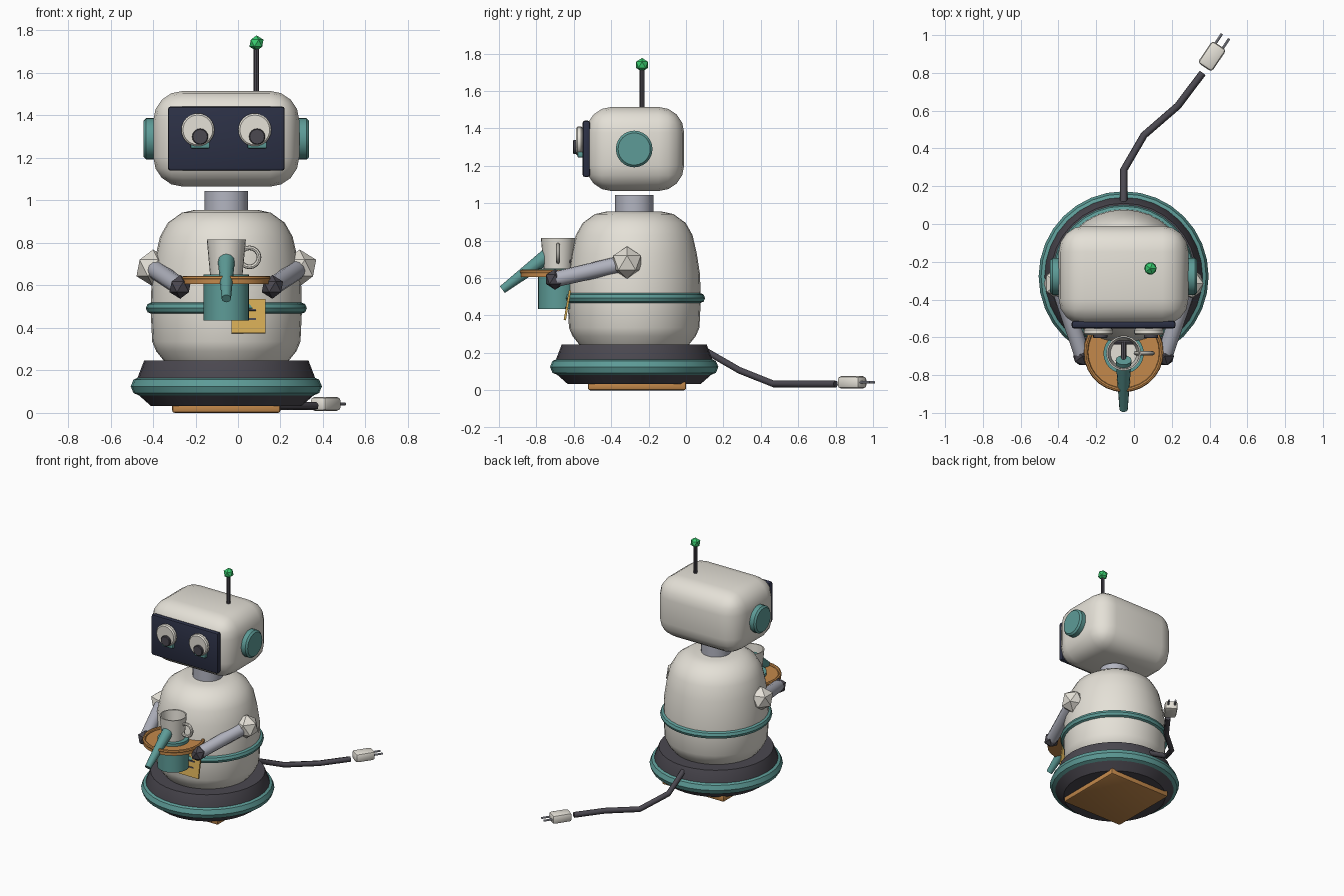
import bpy, bmesh, math
from mathutils import Vector, Matrix

if "Cube" in bpy.data.objects:
    bpy.data.objects.remove(bpy.data.objects["Cube"])

CX, CY = -0.055, -0.277          # robot axis
TRAY_Y = -0.678                  # tray, can and cup axis


def mat(name, r, g, b):
    m = bpy.data.materials.new(name)
    m.diffuse_color = (r, g, b, 1)
    m.use_nodes = True
    m.node_tree.nodes["Principled BSDF"].inputs["Base Color"].default_value = m.diffuse_color
    return m


CREAM = mat("cream", 0.78, 0.75, 0.68)
TEAL = mat("teal", 0.11, 0.33, 0.31)
DARK = mat("charcoal", 0.07, 0.065, 0.08)
SCREEN = mat("screen", 0.025, 0.03, 0.06)
WOOD = mat("wood", 0.55, 0.25, 0.07)
STEEL = mat("steel", 0.45, 0.46, 0.53)
GREEN = mat("green", 0.04, 0.6, 0.16)
YELLOW = mat("yellow", 0.65, 0.40, 0.09)


def finish(name, bm, material, loc=(0, 0, 0), rot=(0, 0, 0), angle=40):
    bmesh.ops.recalc_face_normals(bm, faces=bm.faces)
    me = bpy.data.meshes.new(name)
    bm.to_mesh(me)
    bm.free()
    ob = bpy.data.objects.new(name, me)
    bpy.context.collection.objects.link(ob)
    ob.location, ob.rotation_euler = loc, rot
    me.materials.append(material)
    bpy.ops.object.select_all(action='DESELECT')
    ob.select_set(True)
    bpy.context.view_layer.objects.active = ob
    bpy.ops.object.shade_smooth_by_angle(angle=math.radians(angle))
    return ob


def box(name, size, loc, material, bevel=0, segs=2, rot=(0, 0, 0)):
    bm = bmesh.new()
    bmesh.ops.create_cube(bm, size=1)
    bmesh.ops.scale(bm, vec=size, verts=bm.verts)
    if bevel:
        bmesh.ops.bevel(bm, geom=bm.edges[:], offset=bevel, segments=segs,
                        profile=0.5, affect='EDGES')
    return finish(name, bm, material, loc, rot)


def lathe(name, profile, loc, material, rot=(0, 0, 0), n=24, closed=False):
    """Spin an (r, z) profile around z."""
    bm = bmesh.new()
    vs = [bm.verts.new((r, 0, z)) for r, z in profile]
    es = [bm.edges.new(p) for p in zip(vs, vs[1:])]
    if closed:
        es.append(bm.edges.new((vs[-1], vs[0])))
    bmesh.ops.spin(bm, geom=vs + es, cent=(0, 0, 0), axis=(0, 0, 1),
                   angle=math.tau, steps=n)
    bmesh.ops.remove_doubles(bm, verts=bm.verts, dist=1e-5)
    return finish(name, bm, material, loc, rot)


def ring(name, major, minor, loc, material, rot=(0, 0, 0), n=24, m=8):
    prof = [(major + minor * math.cos(a * math.tau / m),
             minor * math.sin(a * math.tau / m)) for a in range(m)]
    return lathe(name, prof, loc, material, rot, n, True)


def disc(name, r, depth, loc, material, rot=(0, 0, 0), n=24, b=0.0):
    h = depth / 2
    prof = [(0, -h), (r - b, -h), (r, -h + b), (r, h - b), (r - b, h), (0, h)]
    if not b:
        prof = [(0, -h), (r, -h), (r, h), (0, h)]
    return lathe(name, prof, loc, material, rot, n)


def rod(name, a, b, r1, r2, material, n=12):
    a, b = Vector(a), Vector(b)
    d = b - a
    bm = bmesh.new()
    bmesh.ops.create_cone(bm, cap_ends=True, segments=n, radius1=r1, radius2=r2,
                          depth=d.length, matrix=Matrix.Translation((a + b) / 2)
                          @ d.to_track_quat('Z', 'Y').to_matrix().to_4x4())
    return finish(name, bm, material)


def ball(name, r, loc, material):
    bm = bmesh.new()
    bmesh.ops.create_icosphere(bm, subdivisions=1, radius=r)
    return finish(name, bm, material, loc)


FACE = (math.pi / 2, 0, 0)       # disc axis along y
SIDE = (0, math.pi / 2, 0)       # disc axis along x

# base
box("floor_plate", (0.51, 0.525, 0.05), (CX, -0.262, 0.025), WOOD, 0.012)
lathe("base", [(0, 0.033), (0.355, 0.033), (0.42, 0.09), (0.42, 0.16),
               (0.387, 0.246), (0, 0.246)], (CX, CY, 0), DARK, n=32)
ring("bumper", 0.405, 0.045, (CX, CY, 0.125), TEAL, n=32)

# body
lathe("body", [(0, 0.24), (0.29, 0.24), (0.33, 0.29), (0.349, 0.335), (0.356, 0.48),
               (0.352, 0.62), (0.335, 0.73), (0.312, 0.83), (0.275, 0.895),
               (0.21, 0.942), (0.15, 0.955), (0, 0.957)], (CX, CY, 0), CREAM, n=32)
ring("belt", 0.352, 0.027, (CX, CY, 0.493), TEAL, n=32)
disc("neck", 0.102, 0.12, (CX, CY, 0.985), STEEL)

# head
box("head", (0.687, 0.525, 0.45), (CX, -0.272, 1.29), CREAM, 0.138, 4)
box("face_screen", (0.55, 0.04, 0.302), (CX, -0.533, 1.291), SCREEN, 0.013)
rod("antenna", (0.087, -0.235, 1.48), (0.087, -0.235, 1.73), 0.013, 0.013, DARK, 8)
ball("antenna_tip", 0.037, (0.087, -0.235, 1.74), GREEN)

# mirrored parts
for side, s in (("left", -1), ("right", 1)):
    disc(side + "_ear", 0.098, 0.09, (CX + s * 0.344, CY, 1.29), TEAL, SIDE, b=0.012)
    ex = CX + s * 0.134
    disc(side + "_eye", 0.078, 0.034, (ex, -0.57, 1.332), CREAM, FACE, b=0.008)
    disc(side + "_pupil", 0.038, 0.026, (ex + 0.011, -0.591, 1.3), DARK, FACE, 16, 0.004)
    box(side + "_lower_lid", (0.09, 0.03, 0.03), (ex + 0.011, -0.565, 1.26), TEAL, 0.006)
    shoulder = (CX + s * 0.345, -0.315, 0.682)
    hand = (CX + s * 0.217, -0.7, 0.593)
    ball(side + "_shoulder", 0.087, shoulder, CREAM)
    rod(side + "_arm", shoulder, hand, 0.045, 0.042, STEEL)
    ball(side + "_hand", 0.056, hand, DARK)

# tray with raised rim
disc("tray", 0.208, 0.024, (CX, TRAY_Y, 0.618), WOOD, n=28)
ring("tray_rim", 0.2, 0.012, (CX, TRAY_Y, 0.633), WOOD, n=28)

# watering can through the tray
disc("can", 0.107, 0.215, (CX, TRAY_Y - 0.007, 0.543), TEAL)
rod("can_spout", (CX, -0.72, 0.735), (CX, -0.982, 0.538), 0.042, 0.022, TEAL)
rod("can_grip", (CX - 0.05, -0.626, 0.69), (CX + 0.05, -0.626, 0.69), 0.012, 0.012, DARK, 8)
rod("can_grip_stem", (CX, -0.626, 0.69), (CX, -0.72, 0.72), 0.014, 0.014, DARK, 8)

# hollow cup
lathe("cup", [(0, 0.645), (0.076, 0.645), (0.092, 0.815), (0.084, 0.815),
              (0.07, 0.66), (0, 0.66)], (CX, TRAY_Y - 0.006, 0), CREAM)
ring("cup_handle", 0.045, 0.011, (0.054, TRAY_Y - 0.006, 0.732), CREAM, FACE, 16)

# note on the belly
tilt = (-math.radians(10), 0, 0)
box("note", (0.16, 0.012, 0.162), (0.05, -0.634, 0.455), YELLOW, rot=tilt)
for i, z in enumerate((0.485, 0.442)):
    box("note_line_%d" % i, (0.06, 0.006, 0.009), (0.055, -0.637 - 0.007 * i, z), DARK, rot=tilt)

# power cable
pts = [(CX, 0.08, 0.225), (CX, 0.285, 0.107), (0.053, 0.47, 0.033),
       (0.232, 0.625, 0.033), (0.364, 0.8, 0.033)]
cu = bpy.data.curves.new("power_cable", 'CURVE')
cu.dimensions = '3D'
cu.bevel_depth, cu.bevel_resolution, cu.use_fill_caps = 0.02, 1, True
sp = cu.splines.new('POLY')
sp.points.add(len(pts) - 1)
for p, c in zip(sp.points, pts):
    p.co = (*c, 1)
cable = bpy.data.objects.new("power_cable", cu)
bpy.context.collection.objects.link(cable)
cu.materials.append(DARK)
bpy.ops.object.select_all(action='DESELECT')
cable.select_set(True)
bpy.context.view_layer.objects.active = cable
bpy.ops.object.convert(target='MESH')

# plug and prongs
ang = math.radians(56)
ax = Vector((math.cos(ang), math.sin(ang), 0))
across = Vector((-ax.y, ax.x, 0))
pc = Vector((0.413, 0.888, 0.042))
box("plug", (0.14, 0.09, 0.066), pc, CREAM, 0.018, 2, (0, 0, ang))
for i, s in enumerate((-1, 1)):
    p = pc + across * s * 0.023
    rod("plug_prong_%d" % i, p + ax * 0.06, p + ax * 0.128, 0.007, 0.007, STEEL, 8)
